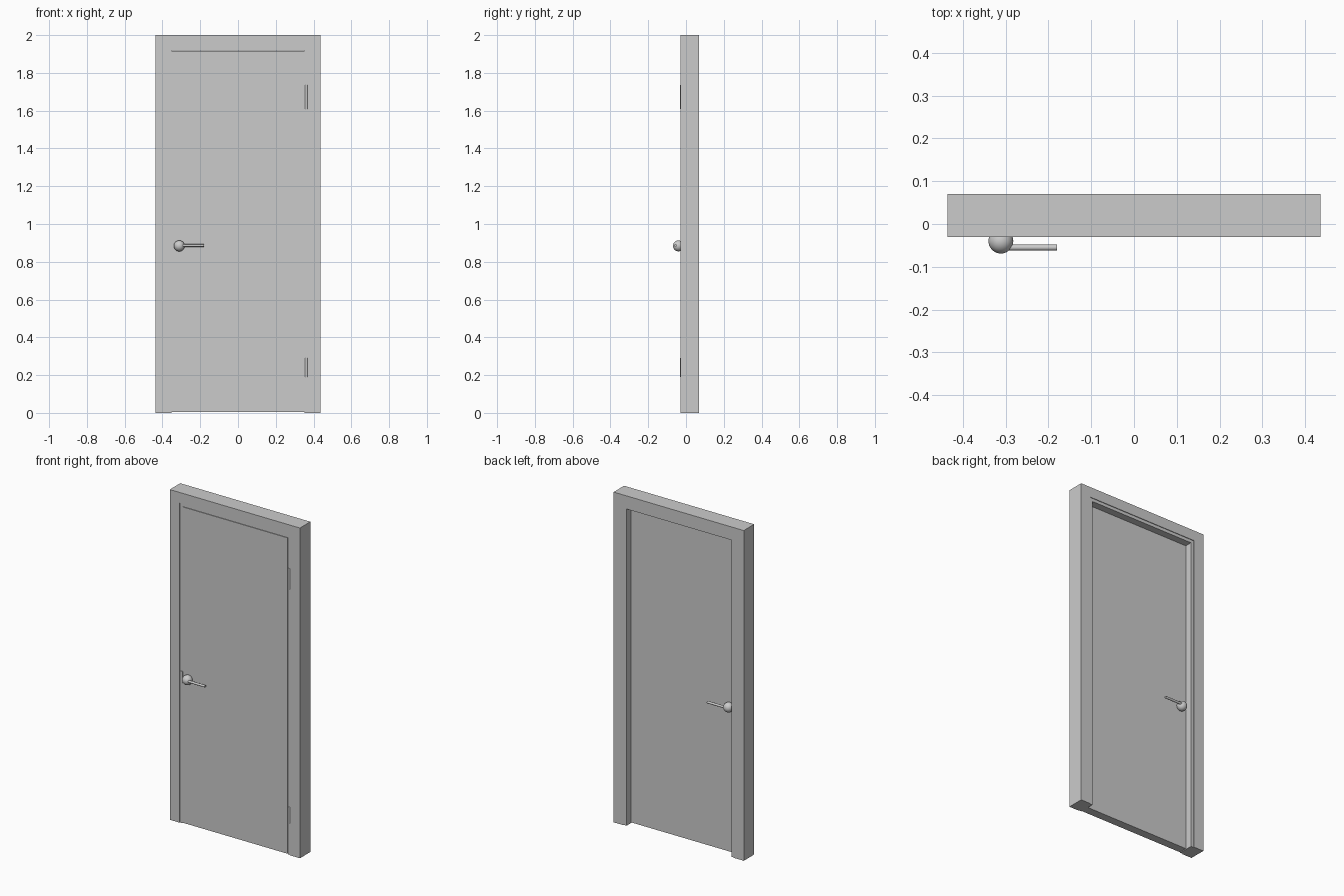
import bpy, bmesh
from math import pi
from mathutils import Matrix, Vector

if "Cube" in bpy.data.objects:
    bpy.data.objects.remove(bpy.data.objects["Cube"])


def finish(name, bm, smooth=False):
    bmesh.ops.recalc_face_normals(bm, faces=bm.faces)
    me = bpy.data.meshes.new(name)
    bm.to_mesh(me)
    bm.free()
    ob = bpy.data.objects.new(name, me)
    bpy.context.collection.objects.link(ob)
    if smooth:
        bpy.ops.object.select_all(action='DESELECT')
        ob.select_set(True)
        bpy.context.view_layer.objects.active = ob
        bpy.ops.object.shade_smooth_by_angle(angle=0.7)
    return ob


def box(name, x0, x1, y0, y1, z0, z1):
    bm = bmesh.new()
    bmesh.ops.create_cube(bm, size=1)
    for v in bm.verts:
        v.co = Vector(((x0 + x1) / 2 + v.co.x * (x1 - x0),
                       (y0 + y1) / 2 + v.co.y * (y1 - y0),
                       (z0 + z1) / 2 + v.co.z * (z1 - z0)))
    return finish(name, bm)


def portal(name, outer, top, inner, head, y0, y1):
    """U-shaped surround: two jambs and a head, extruded through the wall."""
    pts = [(-outer, 0), (-outer, top), (outer, top), (outer, 0),
           (inner, 0), (inner, head), (-inner, head), (-inner, 0)]
    bm = bmesh.new()
    f = bm.faces.new([bm.verts.new((x, y0, z)) for x, z in pts])
    ext = bmesh.ops.extrude_face_region(bm, geom=[f])
    bmesh.ops.translate(bm, vec=(0, y1 - y0, 0),
                        verts=[g for g in ext['geom'] if isinstance(g, bmesh.types.BMVert)])
    return finish(name, bm)


def cylinder(name, centre, radius, length, axis):
    bm = bmesh.new()
    rot = Matrix.Rotation(pi / 2, 4, 'Y') if axis == 'X' else Matrix()
    bmesh.ops.create_cone(bm, cap_ends=True, segments=24, radius1=radius, radius2=radius,
                          depth=length, matrix=Matrix.Translation(centre) @ rot)
    return finish(name, bm, True)


# Frame with a shallow stepped lining
portal("door_frame", 0.436, 2.0, 0.371, 1.937, -0.03, 0.07)
portal("frame_lining", 0.371, 1.937, 0.352, 1.918, -0.026, 0.066)

# Door leaf
box("door_leaf", -0.351, 0.351, -0.028, 0.023, 0.004, 1.917)

# Strike plate on the latch side
box("strike_plate", -0.368, -0.350, -0.029, 0.0, 0.85, 0.92)

# Hinge knuckles
for label, z0, z1 in (("lower", 0.19, 0.29), ("upper", 1.61, 1.735)):
    cylinder(label + "_hinge", (0.361, -0.023, (z0 + z1) / 2), 0.008, z1 - z0, 'Z')

# Round knobs with horizontal levers on both faces
for label, ky, ly in (("front", -0.040, -0.055), ("back", 0.037, 0.052)):
    bm = bmesh.new()
    bmesh.ops.create_uvsphere(bm, u_segments=32, v_segments=16, radius=0.029,
                              matrix=Matrix.Translation((-0.311, ky, 0.884)))
    finish(label + "_handle_knob", bm, True)
    cylinder(label + "_handle_lever", (-0.245, ly, 0.886), 0.007, 0.13, 'X')
